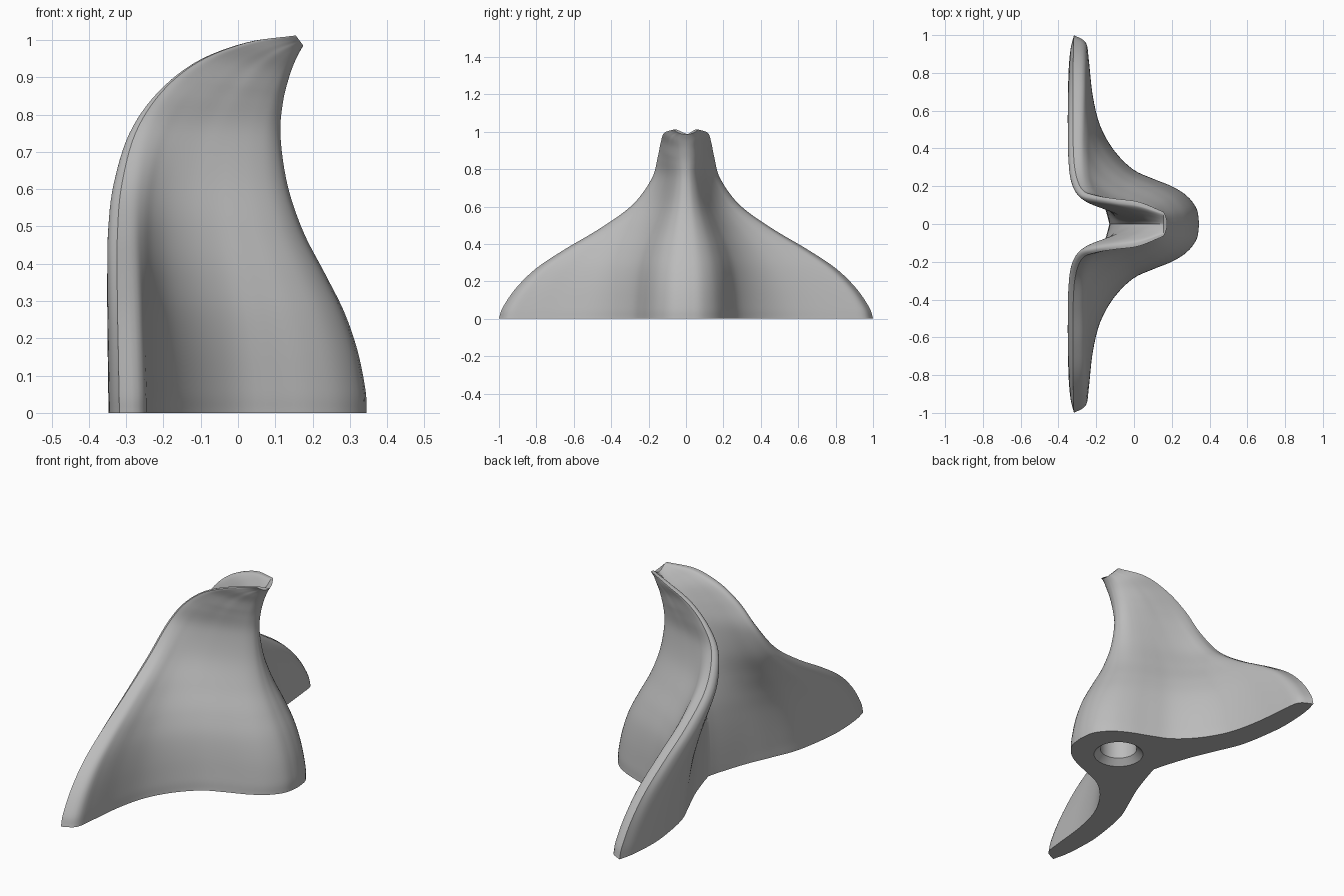
import bpy
import bmesh
from math import cos, sin, tau
from mathutils import Vector


def spline(points, steps):
    """Smooth curve through control points of any dimension."""
    pts = [Vector(p) for p in points]
    pts = [pts[0] * 2 - pts[1]] + pts + [pts[-1] * 2 - pts[-2]]
    out = []
    for a, b, c, d in zip(pts, pts[1:], pts[2:], pts[3:]):
        for i in range(steps):
            t = i / steps
            out.append(b + (c - a) * (t / 2)
                       + (a * 2 - b * 5 + c * 4 - d) * (t * t / 2)
                       + (b * 3 - a - c * 3 + d) * (t ** 3 / 2))
    return out + [pts[-2]]


def section(r, n, v):
    """Closed ring through one set of guide points."""
    w = min(1, r.z / .9) ** 1.8
    half = []
    for a, b in zip(outer_base, outer_top):
        p = a.lerp(b, w)
        half.append((n.x + (r.x - n.x) * p.x, r.y * p.y, n.y + (r.z - n.y) * p.x))
    for a, b in zip(inner_base[1:], inner_top[1:]):
        p = a.lerp(b, w)
        half.append((r.x + (v.x - r.x) * p.x, r.y * p.y,
                     r.z + (n.y - r.z) * max(0, p.x)))
    return half + [(x, -y, z) for x, y, z in reversed(half[1:-1])]


def loft(name, rings):
    """Capped solid through a stack of rings."""
    bm = bmesh.new()
    rows = [[bm.verts.new(p) for p in ring] for ring in rings]
    for low, high in zip(rows, rows[1:]):
        for i in range(len(low)):
            j = (i + 1) % len(low)
            bm.faces.new((low[i], low[j], high[j], high[i]))
    bm.faces.new(rows[0][::-1])
    bm.faces.new(rows[-1])
    bmesh.ops.recalc_face_normals(bm, faces=bm.faces)
    mesh = bpy.data.meshes.new(name)
    bm.to_mesh(mesh)
    bm.free()
    obj = bpy.data.objects.new(name, mesh)
    bpy.context.collection.objects.link(obj)
    return obj


old = bpy.data.objects.get("Cube")
if old:
    bpy.data.objects.remove(old, do_unlink=True)

# Guide curves from base to tip, sharing one parameter
rim = spline([(-.318, 1, 0), (-.319, .98, .06), (-.321, .908, .165), (-.323, .8, .27),
              (-.324, .65, .37), (-.323, .455, .486), (-.312, .285, .61),
              (-.275, .183, .75), (-.205, .152, .86), (-.105, .135, .942),
              (.025, .117, .993), (.155, .065, 1.012)], 6)
nose = spline([(.345, 0), (.342, .06), (.321, .165), (.285, .27), (.235, .37),
               (.175, .486), (.133, .61), (.114, .74), (.12, .83), (.137, .9),
               (.156, .95), (.175, .985)], 6)
valley = spline([(x,) * 2 for x in (-.13, -.13, -.128, -.122, -.11, -.085, -.055,
                                    -.01, .035, .08, .12, .155)], 6)

# Normalised half sections: nose to rim outside, rim to valley inside
outer_base = spline([(0, 0), (.02, .08), (.1, .15), (.22, .2), (.37, .24), (.53, .29),
                     (.68, .39), (.79, .52), (.85, .68), (.88, .86), (.905, .96), (1, 1)], 4)
outer_top = spline([(0, 0), (.02, .16), (.07, .31), (.15, .43), (.25, .54), (.36, .64),
                    (.48, .72), (.6, .8), (.72, .87), (.83, .93), (.93, .98), (1, 1)], 4)
inner_base = spline([(0, 1), (-.1, .92), (-.15, .8), (-.13, .68), (.05, .48),
                     (.35, .34), (.65, .21), (.9, .07), (1, 0)], 5)
inner_top = spline([(0, 1), (-.03, .92), (-.02, .84), (.05, .74), (.2, .63),
                    (.45, .48), (.72, .3), (.92, .12), (1, 0)], 5)

# Winged body
body = loft("winged_body", [section(*guides) for guides in zip(rim, nose, valley)])

# Socket in the underside, with a chamfered mouth
circle = [(cos(tau * i / 48), sin(tau * i / 48)) for i in range(48)]
cutter = loft("socket_cutter", [[(.1 + r * c, r * s, z) for c, s in circle]
                                for r, z in ((.152, -.03), (.09, .03), (.09, .22))])
cutter.hide_render = True
cut = body.modifiers.new("socket", "BOOLEAN")
cut.operation = "DIFFERENCE"
cut.solver = "EXACT"
cut.object = cutter
bpy.ops.object.select_all(action="DESELECT")
bpy.context.view_layer.objects.active = body
body.select_set(True)
bpy.ops.object.modifier_apply(modifier="socket")
bpy.data.objects.remove(cutter, do_unlink=True)

# Plain grey material
grey = bpy.data.materials.new("plain_grey")
grey.use_nodes = True
color = (.5, .5, .5, 1)
grey.diffuse_color = color
grey.node_tree.nodes["Principled BSDF"].inputs["Base Color"].default_value = color
body.data.materials.clear()
body.data.materials.append(grey)
bpy.ops.object.shade_smooth_by_angle(angle=.6)
